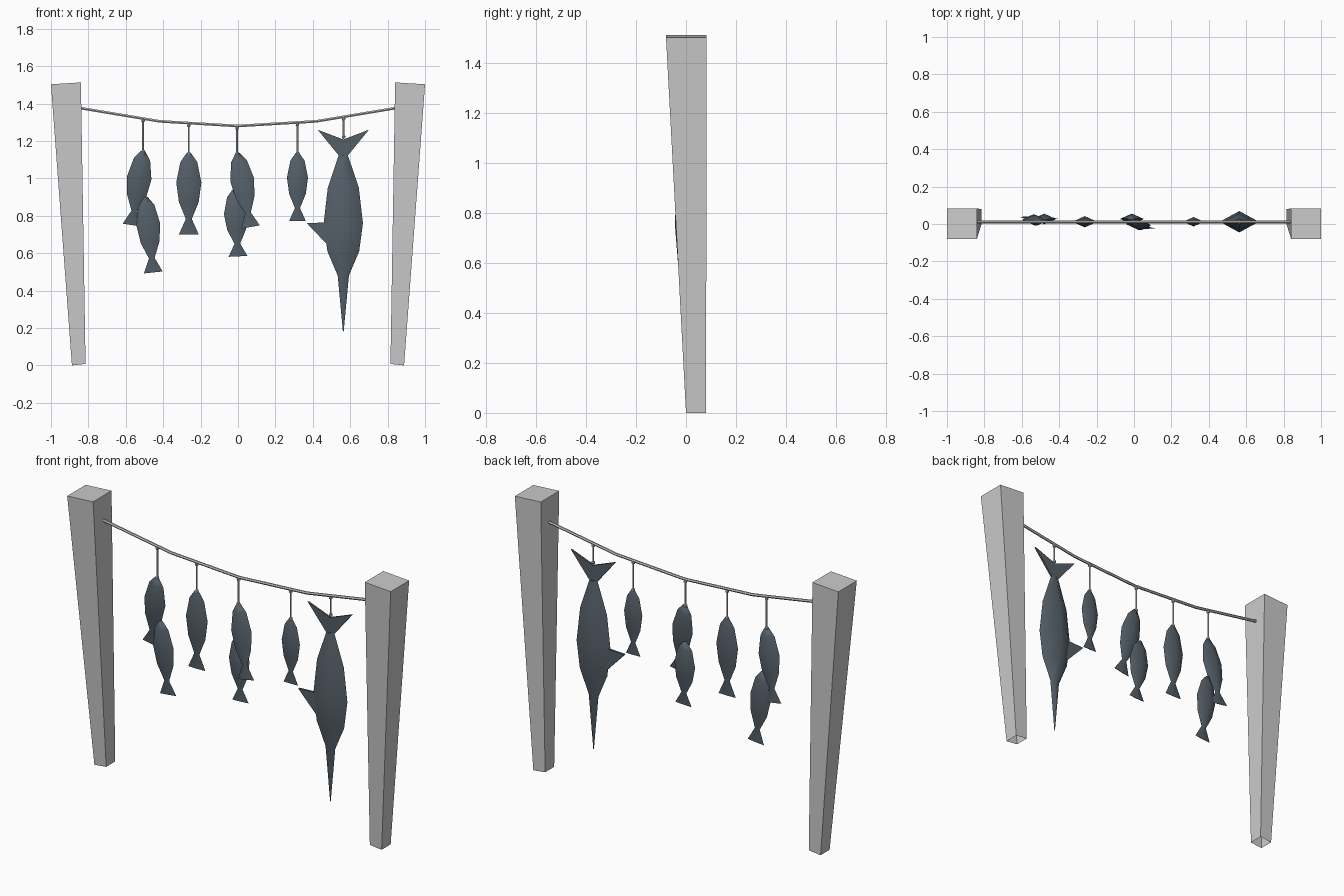
import bpy, bmesh, math
from mathutils import Vector

if "Cube" in bpy.data.objects:
    bpy.data.objects.remove(bpy.data.objects["Cube"])


def material(name, colour):
    m = bpy.data.materials.new(name)
    m.use_nodes = True
    m.diffuse_color = (*colour, 1)
    m.node_tree.nodes["Principled BSDF"].inputs["Base Color"].default_value = (*colour, 1)
    return m


GREY = material("pale grey", (0.6, 0.6, 0.6))
SLATE = material("slate blue", (0.09, 0.115, 0.14))


def finish(name, bm, mat, smooth=None):
    bmesh.ops.recalc_face_normals(bm, faces=bm.faces[:])
    me = bpy.data.meshes.new(name)
    bm.to_mesh(me)
    bm.free()
    me.materials.append(mat)
    ob = bpy.data.objects.new(name, me)
    bpy.context.collection.objects.link(ob)
    if smooth:
        bpy.ops.object.select_all(action="DESELECT")
        ob.select_set(True)
        bpy.context.view_layer.objects.active = ob
        bpy.ops.object.shade_smooth_by_angle(angle=math.radians(smooth))
    return ob


def loft(bm, rings, cap_start=True, cap_end=True):
    rows = [[bm.verts.new(p) for p in ring] for ring in rings]
    for a, b in zip(rows, rows[1:]):
        for i in range(len(a)):
            j = (i + 1) % len(a)
            bm.faces.new((a[i], a[j], b[j], b[i]))
    if cap_start:
        bm.faces.new(rows[0])
    if cap_end:
        bm.faces.new(rows[-1])


# Tapered posts, open at the foot
def post(name, s):
    foot = [(-0.888, 0, 0), (-0.815, 0, 0.008), (-0.815, 0.08, 0.008), (-0.888, 0.08, 0)]
    head = [(-1, -0.08, 1.503), (-0.84, -0.08, 1.513), (-0.84, 0.083, 1.513), (-1, 0.083, 1.503)]
    bm = bmesh.new()
    loft(bm, [[(-s * x, y, z) for x, y, z in ring] for ring in (foot, head)], cap_start=False)
    finish(name, bm, GREY)


post("right_post", 1)
post("left_post", -1)


# Sagging rope
def tube(bm, points, r, sides=6):
    rings = []
    for x, y, z in points:
        upright = points[0][0] == points[-1][0]
        ring = []
        for i in range(sides):
            a = math.tau * i / sides
            u, v = r * math.cos(a), r * math.sin(a)
            ring.append((x + u, y + v, z) if upright else (x, y + u, z + v))
        rings.append(ring)
    loft(bm, rings)


ROPE_Y = 0.012
sag = [(-0.84, 1.375), (-0.42, 1.305), (0, 1.28), (0.42, 1.305), (0.84, 1.375)]
bm = bmesh.new()
tube(bm, [(x, ROPE_Y, z) for x, z in sag], 0.008)
finish("rope", bm, GREY, 40)


# Hanging strings with a knot at each end
def string(name, x, top, bottom):
    bm = bmesh.new()
    tube(bm, [(x, ROPE_Y, bottom), (x, ROPE_Y, top)], 0.005)
    for z in (top - 0.012, bottom):
        knot = bmesh.ops.create_icosphere(bm, subdivisions=1, radius=0.011)
        bmesh.ops.translate(bm, verts=knot["verts"], vec=(x, ROPE_Y, z))
    finish(name, bm, GREY, 40)


for i, (x, top, bottom) in enumerate([(-0.507, 1.32, 1.143), (-0.263, 1.295, 1.133),
                                      (-0.005, 1.28, 1.133), (0.318, 1.3, 1.135),
                                      (0.565, 1.33, 1.222)]):
    string(f"string_{i + 1}", x, top, bottom)


# Diamond-section bodies: (fraction along, half width, half thickness)
def body(bm, profile, head, tail):
    head, tail = Vector(head), Vector(tail)
    axis = (tail - head).normalized()
    side = Vector((0, 1, 0)).cross(axis).normalized()
    deep = axis.cross(side)
    rings = []
    for t, w, d in profile:
        c = head.lerp(tail, t)
        rings.append([c + side * w, c + deep * d, c - side * w, c - deep * d])
    loft(bm, rings)


SMALL = [(0, 0.012, 0.008), (0.11, 0.045, 0.02), (0.36, 0.067, 0.03),
         (0.6, 0.053, 0.024), (0.81, 0.016, 0.009), (1, 0.053, 0.002)]


def fish(name, head, tail, scale=1):
    bm = bmesh.new()
    body(bm, [(t, w * scale, d * scale) for t, w, d in SMALL], head, tail)
    finish(name, bm, SLATE, 75)


fish("fish_1_upper", (-0.507, 0.01, 1.145), (-0.565, 0.038, 0.75), 0.98)
fish("fish_1_lower", (-0.495, 0.025, 0.9), (-0.453, 0.03, 0.497), 0.95)
fish("fish_2", (-0.263, 0.012, 1.135), (-0.263, 0.012, 0.70))
fish("fish_3_upper", (-0.003, 0.01, 1.135), (0.067, -0.024, 0.74), 0.95)
fish("fish_3_lower", (-0.018, 0.03, 0.94), (0, 0.022, 0.583), 0.95)
fish("fish_4", (0.318, 0.012, 1.135), (0.318, 0.012, 0.772), 0.84)

# Large fish hung by its forked tail, with one back fin
BIG_X, BIG_Y = 0.563, 0.012
spine = [(1.125, 0.024, 0.016), (0.95, 0.083, 0.045), (0.76, 0.105, 0.057),
         (0.61, 0.085, 0.045), (0.48, 0.03, 0.02), (0.18, 0.002, 0.002)]
bm = bmesh.new()
top, low = spine[0][0], spine[-1][0]
body(bm, [((top - z) / (top - low), w, d) for z, w, d in spine],
     (BIG_X, BIG_Y, top), (BIG_X, BIG_Y, low))
finish("large_fish_body", bm, SLATE, 75)


def fin(name, outline, thick):
    bm = bmesh.new()
    loft(bm, [[(BIG_X + x, BIG_Y + y, z) for x, z in outline] for y in (-thick, thick)])
    finish(name, bm, SLATE)


for name, s in (("tail_fin_left", 1), ("tail_fin_right", -1)):
    fin(name, [(0, 1.12), (s * 0.024, 1.122), (s * 0.137, 1.26), (0, 1.208)], 0.005)
fin("back_fin", [(-0.09, 0.765), (-0.195, 0.76), (-0.085, 0.645), (-0.03, 0.64), (-0.03, 0.765)], 0.006)
